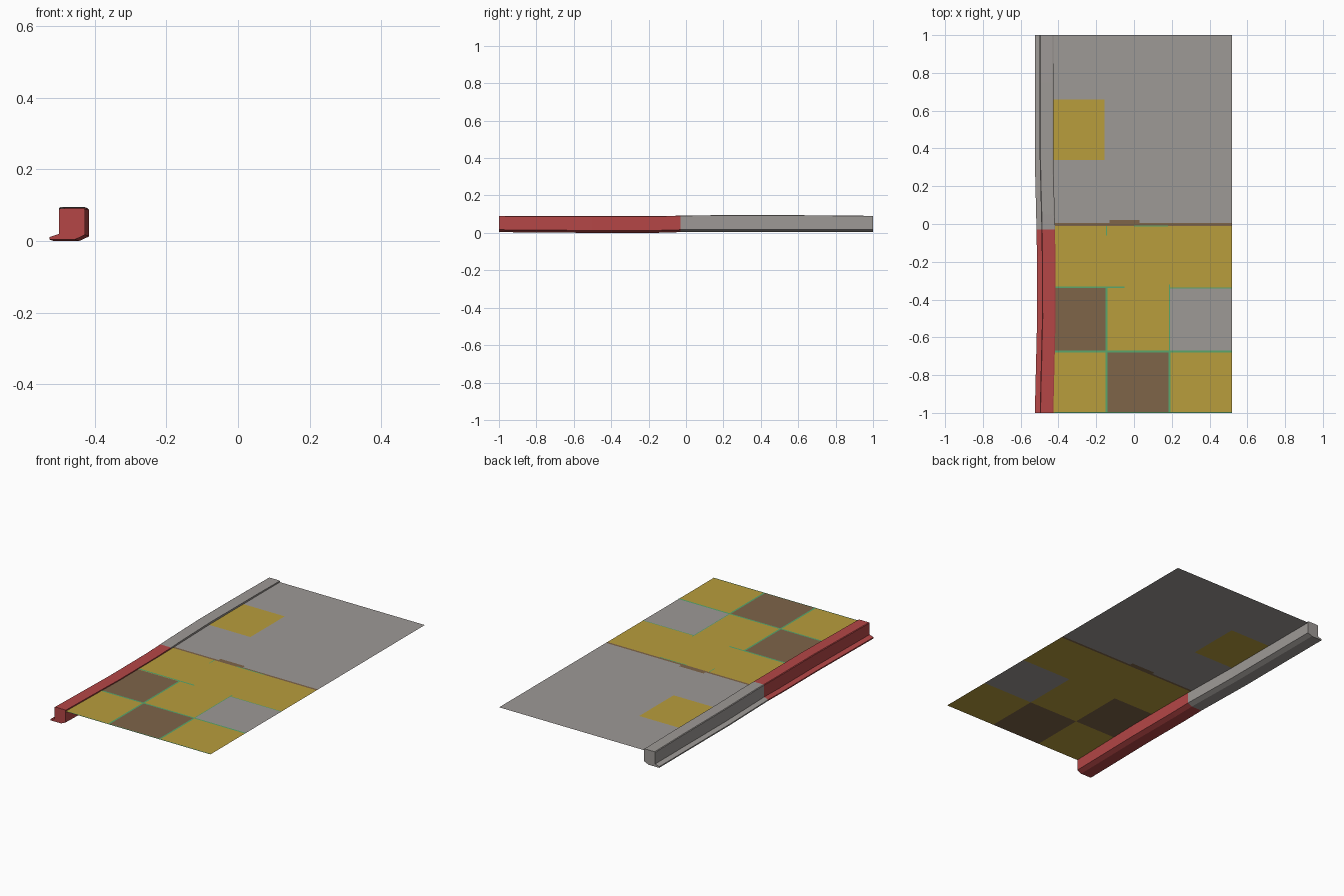
import bpy, bmesh

if "Cube" in bpy.data.objects:
    bpy.data.objects.remove(bpy.data.objects["Cube"])

FLOOR_Z = 0.082


def material(name, rgb):
    m = bpy.data.materials.new(name)
    m.diffuse_color = (*rgb, 1)
    m.use_nodes = True
    m.node_tree.nodes["Principled BSDF"].inputs["Base Color"].default_value = m.diffuse_color
    return m


GREY = material("concrete grey", (0.34, 0.32, 0.305))
YELLOW = material("mustard yellow", (0.48, 0.34, 0.046))
BROWN = material("dirt brown", (0.21, 0.128, 0.066))
RED = material("curb red", (0.46, 0.062, 0.062))
GREEN = material("weed green", (0.10, 0.38, 0.15))


def finish(name, bm, mats):
    mesh = bpy.data.meshes.new(name)
    bm.to_mesh(mesh)
    bm.free()
    for m in mats:
        mesh.materials.append(m)
    ob = bpy.data.objects.new(name, mesh)
    bpy.context.collection.objects.link(ob)
    return ob


def plates(name, rects, mats, z):
    """Flat upward-facing rectangles: (x0, x1, y0, y1, material index)."""
    bm = bmesh.new()
    for x0, x1, y0, y1, mi in rects:
        f = bm.faces.new([bm.verts.new((x, y, z)) for x, y in
                          ((x0, y0), (x1, y0), (x1, y1), (x0, y1))])
        f.material_index = mi
    bmesh.ops.remove_doubles(bm, verts=bm.verts, dist=1e-5)
    return finish(name, bm, mats)


# Front paving: 3 x 3 coloured tiles (0 grey, 1 yellow, 2 brown)
xs = (-0.43, -0.145, 0.185, 0.52)
ys = (-1.0, -0.675, -0.34, -0.01)
pattern = ((1, 2, 1), (2, 1, 0), (1, 1, 1))
tiles = [(xs[i], xs[i + 1], ys[j], ys[j + 1], pattern[j][i])
         for j in range(3) for i in range(3)]
plates("front_paving", tiles, (GREY, YELLOW, BROWN), FLOOR_Z)

# Expansion joint: dirt strip with a wider patch between the two halves
plates("dirt_joint", [
    (-0.43, -0.13, -0.01, 0.004, 0), (-0.13, 0.03, -0.01, 0.022, 0),
    (0.03, 0.52, -0.01, 0.004, 0)], (BROWN,), FLOOR_Z)

# Rear paving: plain slab with one yellow tile next to the curb
plates("rear_paving", [
    (-0.43, -0.13, 0.004, 0.34, 0), (-0.13, 0.03, 0.022, 0.34, 0),
    (0.03, 0.52, 0.004, 0.34, 0),
    (-0.43, -0.157, 0.34, 0.66, 1), (-0.157, 0.52, 0.34, 0.66, 0),
    (-0.43, 0.52, 0.66, 1.0, 0)], (GREY, YELLOW), FLOOR_Z)

# Weeds growing in the tile seams
w = 0.005
seams = [(-0.42, 0.52, -0.675 - w, -0.675 + w), (-0.42, -0.05, -0.335 - w, -0.335 + w),
         (0.185, 0.52, -0.34 - w / 2, -0.34 + w / 2),
         (-0.145 - w, -0.145 + w, -1, -0.34), (0.187 - w, 0.187 + w, -1, -0.675),
         (0.187 - w / 2, 0.187 + w / 2, -0.67, -0.32),
         (-0.145 - w / 2, -0.145 + w / 2, -0.06, -0.01), (0.0, 0.18, -0.014, -0.008),
         (-0.42, 0.52, -1.0, -0.995)]
plates("seam_weeds", [(*s, 0) for s in seams], (GREEN,), FLOOR_Z + 0.0015)

# Curb: gutter-lipped profile swept along a slightly wavy line
profile = [(-0.525, 0.004), (-0.455, 0.004), (-0.427, 0.017), (-0.427, 0.089),
           (-0.432, 0.091), (-0.495, 0.091), (-0.499, 0.088), (-0.499, 0.020),
           (-0.525, 0.011)]
# stations: y, sideways shift, bottom shift, top shift
stations = [(-1.0, 0, 0, 0), (-0.5, 0.012, -0.004, -0.001), (-0.17, 0.011, -0.004, -0.001),
            (-0.03, 0.009, 0, 0.001), (0.05, 0.007, 0, 0.003), (0.34, 0, 0, 0.004),
            (0.75, 0, 0, 0.003), (1.0, 0, 0, 0)]
bm = bmesh.new()
rings = [[bm.verts.new((x + dx, y, z + (top if z > 0.05 else low))) for x, z in profile]
         for y, dx, low, top in stations]
n = len(profile)
for a, b in zip(rings, rings[1:]):
    for i in range(n):
        j = (i + 1) % n
        bm.faces.new((a[i], a[j], b[j], b[i]))
bm.faces.new(rings[0])
bm.faces.new(rings[-1][::-1])
bmesh.ops.recalc_face_normals(bm, faces=bm.faces)
for f in bm.faces:
    f.material_index = 0 if f.calc_center_median().y < -0.03 else 1
finish("curb", bm, (RED, GREY))
